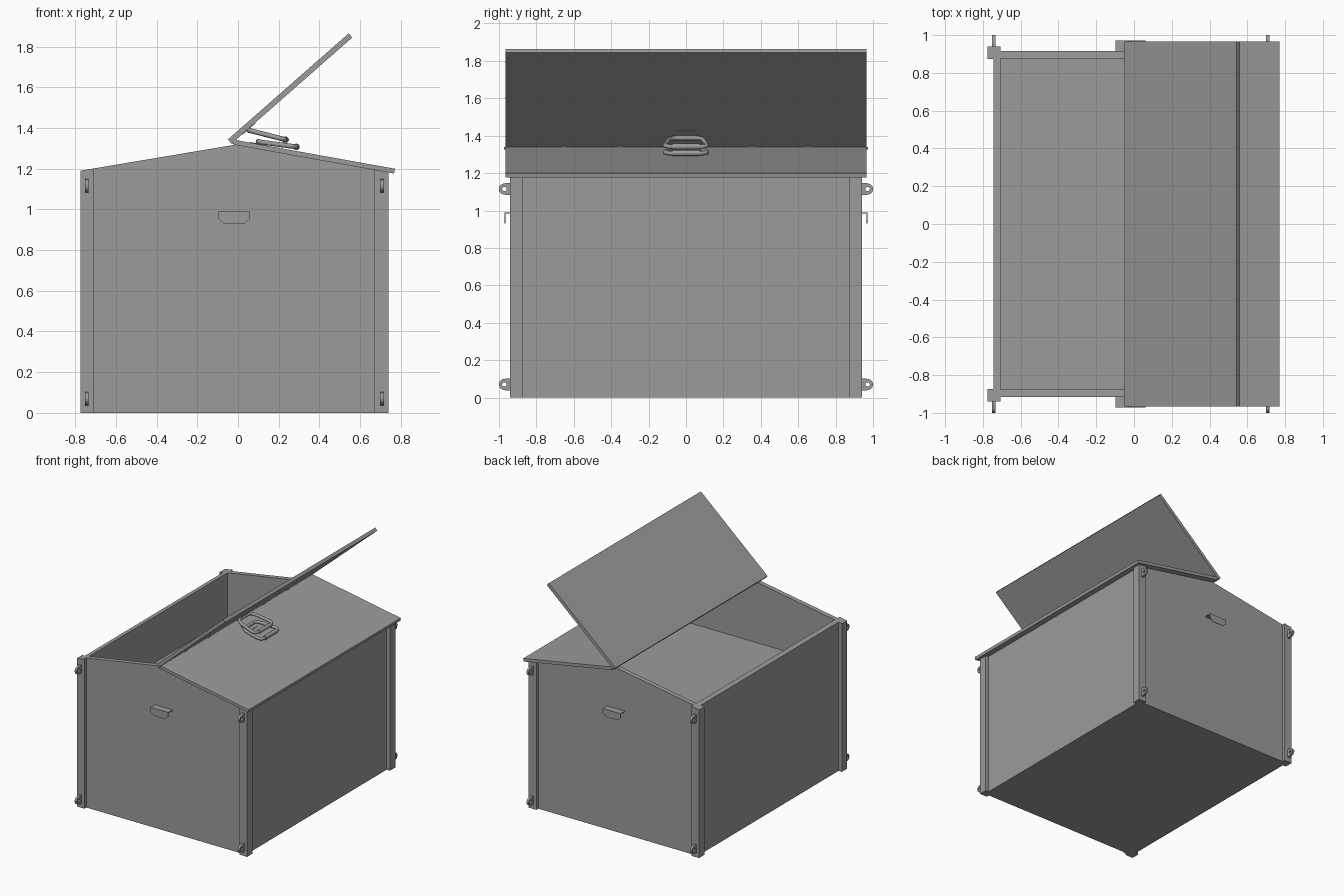
import bpy, bmesh, math
from mathutils import Vector

if "Cube" in bpy.data.objects:
    bpy.data.objects.remove(bpy.data.objects["Cube"])

CX = -0.0175          # centre of the body in x
GREY = bpy.data.materials.new("dark_grey")
GREY.diffuse_color = (.33, .33, .33, 1)
GREY.use_nodes = True
GREY.node_tree.nodes["Principled BSDF"].inputs["Base Color"].default_value = GREY.diffuse_color


def finish(bm, name):
    bmesh.ops.recalc_face_normals(bm, faces=bm.faces)
    me = bpy.data.meshes.new(name)
    bm.to_mesh(me)
    bm.free()
    me.materials.append(GREY)
    ob = bpy.data.objects.new(name, me)
    bpy.context.collection.objects.link(ob)
    return ob


def prism(name, prof, y0, y1):
    """Extrude an (x, z) profile from y0 to y1."""
    bm = bmesh.new()
    f = bm.faces.new([bm.verts.new((x, y0, z)) for x, z in prof])
    g = bmesh.ops.extrude_face_region(bm, geom=[f])["geom"]
    bmesh.ops.translate(bm, vec=(0, y1 - y0, 0),
                        verts=[v for v in g if isinstance(v, bmesh.types.BMVert)])
    return finish(bm, name)


def box(name, x0, x1, y0, y1, z0, z1):
    return prism(name, [(x0, z0), (x1, z0), (x1, z1), (x0, z1)], y0, y1)


def roof(x):
    return 1.317 - (.168 if x < CX else .18) * abs(x - CX)


def smooth(ob):
    bpy.ops.object.select_all(action='DESELECT')
    ob.select_set(True)
    bpy.context.view_layer.objects.active = ob
    bpy.ops.object.shade_smooth_by_angle(angle=math.radians(40))


def rod(name, x, z, r, half):
    prof = [(x + r * math.cos(i * math.tau / 16), z + r * math.sin(i * math.tau / 16)) for i in range(16)]
    ob = prism(name, prof, -half, half)
    smooth(ob)
    return ob


def eyelet(name, x, s, z):
    """Lug with a round end and a hole, pointing along s*y."""
    bm, n, loops = bmesh.new(), 24, []
    for dx, outer in ((-.009, 1), (.009, 1), (.009, 0), (-.009, 0)):
        loop = []
        for i in range(n):
            c, d = math.cos(i * math.tau / n), math.sin(i * math.tau / n)
            r = 0.029 if outer else 0.012
            if outer and c < -0.01:
                r = 0.033 / max(abs(c), abs(d))
            loop.append(bm.verts.new((x + dx, s * (0.971 + r * c), z + r * d)))
        loops.append(loop)
    for k in range(4):
        a, b = loops[k], loops[(k + 1) % 4]
        for i in range(n):
            j = (i + 1) % n
            bm.faces.new((a[i], a[j], b[j], b[i]))
    smooth(finish(bm, name))


# Gable walls at front and back
gable = [(-.745, 0), (.71, 0), (.71, roof(.71)), (CX, roof(CX)), (-.745, roof(-.745))]
for tag, s in (("front", -1), ("back", 1)):
    prism(tag + "_wall", gable, s * .877, s * .915)

# Side walls with sloping tops, and corner posts
for tag, s in (("left", -1), ("right", 1)):
    a, b, c = CX + s * .689, CX + s * .7275, CX + s * .757
    prism(tag + "_wall", [(a, 0), (b, 0), (b, roof(b)), (a, roof(a))], -.877, .877)
    for end, t in (("front", -1), ("back", 1)):
        prism(f"{tag}_{end}_post", [(a, 0), (c, 0), (c, roof(c)), (a, roof(a))], t * .873, t * .94)
        for lvl, z in (("lower", .07), ("upper", 1.115)):
            eyelet(f"{tag}_{end}_{lvl}_lug", CX + s * .725, t, z)

# Base plate and the fill inside
box("base", -.74, .705, -.9, .9, 0, .03)
box("fill", -.708, .673, -.879, .879, .03, .832)

# Bent grip tabs on front and back
for tag, s in (("front", -1), ("back", 1)):
    box(tag + "_grip_top", -.098, .06, s * .91, s * .97, .984, .99)
    prism(tag + "_grip_lip", [(-.098, .99), (-.098, .955), (-.07, .93), (.032, .93), (.06, .955), (.06, .99)],
          s * .966, s * .971)


def slab(p, d, n, u0, u1, h0, h1):
    return [tuple(p + d * u + n * h) for u, h in ((u0, h0), (u1, h0), (u1, h1), (u0, h1))]


def handle(name, p, d, n, base, tip):
    """Rounded trapezoid loop in a plane through base and tip, with its bracket on the lid."""
    prism(name + "_plate", slab(p, d, n, .07, .155, -.002, .003), -.05, .05)
    rod(name + "_barrel", *base, .013, .055)
    L = (Vector(tip) - Vector(base)).length
    ax = (Vector(tip) - Vector(base)) / L
    corners = [Vector(c) for c in ((0, -.085), (L, -.118), (L, .118), (0, .085))]
    cu = bpy.data.curves.new(name, 'CURVE')
    cu.dimensions = '3D'
    cu.bevel_depth, cu.bevel_resolution = .012, 3
    cu.materials.append(GREY)
    pts = []
    for i, c in enumerate(corners):
        a = c + (corners[i - 1] - c).normalized() * .045
        b = c + (corners[(i + 1) % 4] - c).normalized() * .045
        for k in range(7):
            t = k / 6
            pts.append(a * (1 - t) ** 2 + c * 2 * t * (1 - t) + b * t * t)
    sp = cu.splines.new('POLY')
    sp.points.add(len(pts) - 1)
    for q, v in zip(sp.points, pts):
        q.co = (base[0] + ax.x * v.x, v.y, base[1] + ax.y * v.x, 1)
    sp.use_cyclic_u = True
    ob = bpy.data.objects.new(name, cu)
    bpy.context.collection.objects.link(ob)
    # Thicker grip on the outer bar
    rod(name + "_grip", *tip, .016, .073)


# Fixed lid on the right and the raised lid
d1 = Vector((1, -.18)).normalized()
n1 = Vector((-d1.y, d1.x))
p1 = Vector((CX, roof(CX)))
prism("fixed_lid", slab(p1, d1, n1, -.005, .797, 0, .024), -.965, .965)
d2 = Vector((.59, .518)).normalized()
n2 = Vector((d2.y, -d2.x))
p2 = Vector((-.032, 1.323))
prism("raised_lid", slab(p2, d2, n2, 0, .79, 0, -.027), -.965, .965)

# Hinge pin and knuckles along the ridge
rod("hinge_pin", -.022, 1.333, .008, .972)
for i, y in enumerate((-.65, -.35, 0, .35, .65)):
    box(f"hinge_{i + 1}", -.028, -.008, y - .015, y + .015, 1.32, 1.346)

# Lift handles
handle("fixed_lid_handle", p1 + n1 * .024, d1, n1, (.1, 1.332), (.287, 1.307))
handle("raised_lid_handle", p2, d2, n2, (.055, 1.388), (.234, 1.342))
